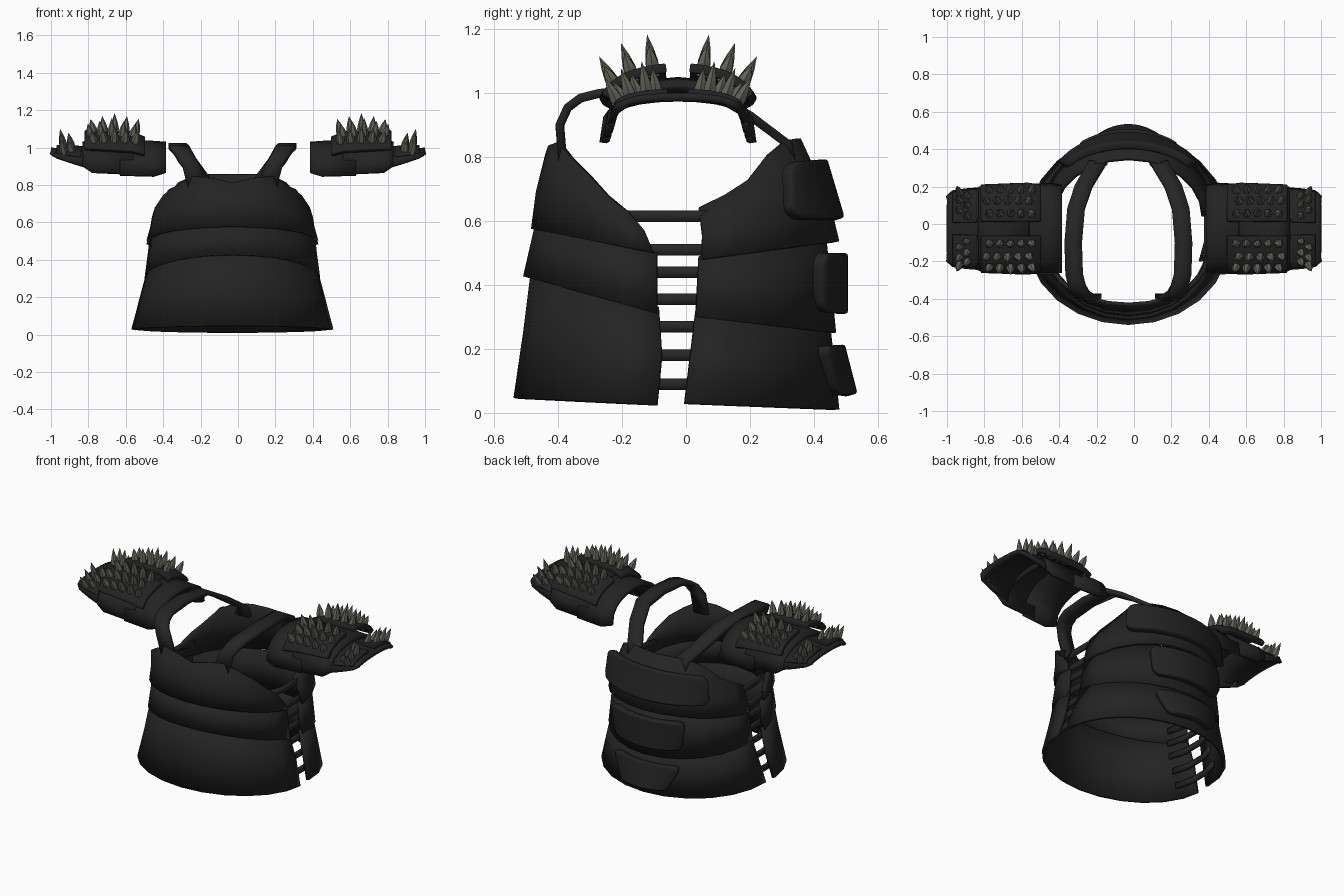
import bpy, bmesh, math
from mathutils import Vector

cube = bpy.data.objects.get("Cube")
if cube:
    bpy.data.objects.remove(cube, do_unlink=True)

BODY_X = -0.03   # the vest sits slightly off centre
PAD_Y = -0.025   # centre line of the shoulder pads


def material(name, color):
    mat = bpy.data.materials.new(name)
    mat.use_nodes = True
    mat.diffuse_color = (*color, 1)
    shader = mat.node_tree.nodes["Principled BSDF"]
    shader.inputs["Base Color"].default_value = (*color, 1)
    shader.inputs["Roughness"].default_value = 0.8
    return mat


LEATHER = material("black leather", (0.017, 0.017, 0.017))
STRAP = material("dark strap", (0.019, 0.019, 0.019))
SPIKE = material("dull bone grey", (0.125, 0.125, 0.103))


def finish(name, bm, mat, thick=0, bevel=0):
    """Turn a bmesh into a smooth object, with thickness and bevel if asked."""
    bmesh.ops.recalc_face_normals(bm, faces=bm.faces)
    mesh = bpy.data.meshes.new(name)
    bm.to_mesh(mesh)
    bm.free()
    mesh.materials.append(mat)
    obj = bpy.data.objects.new(name, mesh)
    bpy.context.collection.objects.link(obj)
    if thick:
        solid = obj.modifiers.new("thickness", 'SOLIDIFY')
        solid.thickness = thick
        solid.offset = 0
    if bevel:
        mod = obj.modifiers.new("bevel", 'BEVEL')
        mod.width = bevel
        mod.segments = 2
    bpy.ops.object.select_all(action='DESELECT')
    obj.select_set(True)
    bpy.context.view_layer.objects.active = obj
    bpy.ops.object.shade_smooth_by_angle(angle=math.radians(35))


def loft(name, rows, mat, thick, bevel=0):
    """Skin a sheet through rows of points."""
    bm = bmesh.new()
    grid = [[bm.verts.new(p) for p in row] for row in rows]
    for low, high in zip(grid, grid[1:]):
        for i in range(len(low) - 1):
            bm.faces.new((low[i], low[i + 1], high[i + 1], high[i]))
    finish(name, bm, mat, thick, bevel)


def ring(facing, a, b, y, z_mid, z_side=None, reach=90, steps=6):
    """Half-ellipse row round the body; z_mid may list heights from centre to side."""
    row = []
    for i in range(-steps, steps + 1):
        t = math.radians(reach * i / steps)
        if isinstance(z_mid, list):
            z = z_mid[abs(i)]
        else:
            z = z_mid + (z_side - z_mid) * (1 - math.cos(t))
        row.append((BODY_X + a * math.sin(t), y + facing * b * math.cos(t), z))
    return row


# Overlapping body plates: half width, depth, side y, centre z, side z
FRONT, BACK = -1, 1
front_neck = [.81, .835, .845, .795, .745, .68, .63]
back_neck = [.855, .855, .85, .81, .73, .68, .64]
plates = {
    "front_lower_plate": (FRONT, [(.53, .44, -.09, .045, .025), (.49, .425, -.075, .25, .18),
                                  (.45, .39, -.085, .45, .33)]),
    "front_middle_plate": (FRONT, [(.455, .41, -.09, .425, .31), (.435, .37, -.09, .6, .5)]),
    "front_upper_plate": (FRONT, [(.45, .375, -.1, .575, .5), (.43, .33, -.13, .69, .57),
                                  (.42, .25, -.18, front_neck)]),
    "back_lower_plate": (BACK, [(.53, .475, -.005, .01, .03), (.45, .41, .03, .29, .32)]),
    "back_middle_plate": (BACK, [(.46, .43, .03, .25, .3), (.435, .39, .04, .54, .49)]),
    "back_upper_plate": (BACK, [(.45, .42, .05, .535, .48), (.43, .39, .05, .66, .56),
                                (.4, .31, .04, back_neck)]),
}
for name, (facing, rows) in plates.items():
    loft(name, [ring(facing, *r) for r in rows], LEATHER, 0.02)

# Padded panels on the back: reach angle, then bottom and top rows
pouches = {
    "back_upper_pouch": (53, (.455, .39, .085, .605, .61), (.43, .27, .15, .79, .775)),
    "back_middle_pouch": (35, (.4, .41, .075, .31, .35), (.45, .4, .085, .5, .5)),
    "back_lower_pouch": (31, (.3, .4, .115, .055, .07), (.45, .4, .075, .21, .21)),
}
for name, (reach, low, high) in pouches.items():
    rows = []
    for f, spread in ((0, .86), (.06, .95), (.18, 1), (.82, 1), (.94, .95), (1, .86)):
        row = [p + (q - p) * f for p, q in zip(low, high)]
        rows.append(ring(BACK, *row, reach=reach * spread))
    loft(name, rows, LEATHER, 0.045, 0.01)

# Shoulder straps and side lacing straps, on both sides
strap_path = [(.19, -.385, .78), (.22, -.395, .9), (.255, -.37, .955), (.275, -.33, .985),
              (.29, -.27, 1), (.295, -.1, 1.01), (.28, .08, 1), (.24, .2, .93),
              (.17, .32, .84), (.16, .33, .78)]
for side, word in ((1, "left"), (-1, "right")):
    edges = [[(BODY_X + side * (x + w), y, z) for x, y, z in strap_path] for w in (-.047, .047)]
    loft(word + "_shoulder_strap", edges, STRAP, 0.028)
    for n, z in enumerate((.09, .18, .27, .355, .44, .51, .615)):
        half = max(.43, .51 - z * .27) - max(0, z - .5) * .15
        path = [(half - .03, -.2), (half, -.09), (half, .04), (half - .03, .14)]
        edges = [[(BODY_X + side * x, y, z + h) for x, y in path] for h in (-.018, .018)]
        loft(f"{word}_side_strap_{n + 1}", edges, STRAP, 0.015)


def arch_point(x, w, top, low, degrees, side):
    """Point on a pad's arched cross-section."""
    t = math.radians(degrees)
    z = low + (top - low) * max(0, math.cos(t)) ** 0.72
    return Vector((side * x, PAD_Y + w * math.sin(t), z))


def arch_loft(name, stations, side, start, end, thick, bevel=0):
    rows = []
    for s in stations:
        rows.append([arch_point(*s, start + (end - start) * i / 10, side) for i in range(11)])
    loft(name, rows, LEATHER, thick, bevel)


def add_spike(bm, base, direction, radius, length):
    """Six-sided spike that swells slightly before the point."""
    spin = Vector((0, 0, 1)).rotation_difference(direction).to_matrix()
    rings = []
    for r, h in ((radius * .85, -.02), (radius, length * .25), (radius * .65, length * .6)):
        rings.append([bm.verts.new(base + spin @ Vector(
            (r * math.cos(k * math.pi / 3), r * math.sin(k * math.pi / 3), h))) for k in range(6)])
    tip = bm.verts.new(base + direction * length)
    for k in range(6):
        j = (k + 1) % 6
        for low, high in zip(rings, rings[1:]):
            bm.faces.new((low[k], low[j], high[j], high[k]))
        bm.faces.new((rings[-1][k], rings[-1][j], tip))
    bm.faces.new(rings[0][::-1])


# Shoulder pad lames: x, half width, top z, bottom z
lames = {
    "inner_lame": [(.385, .225, 1.02, .865), (.45, .235, 1.025, .845), (.63, .225, 1.03, .85)],
    "middle_lame": [(.56, .225, 1.04, .855), (.78, .22, 1.035, .865), (.83, .215, 1.02, .9)],
    "outer_lame": [(.77, .215, 1.01, .88), (.9, .205, .985, .92), (.97, .195, .985, .945),
                   (1, .165, .99, .96)],
}
raised = [(.5, .235, 1.045, .9), (.57, .245, 1.075, .91), (.82, .235, 1.08, .93)]
tip_plate = [(.84, .215, 1.0, .91), (.97, .2, 1.005, .94)]

for side, word in ((1, "left"), (-1, "right")):
    for part, stations in lames.items():
        arch_loft(f"{word}_{part}", stations, side, -90, 90, 0.022)
    bm = bmesh.new()
    for facing, end in ((-1, "front"), (1, "back")):
        arch_loft(f"{word}_{end}_raised_plate", raised, side, facing * 9, facing * 74, 0.03, 0.006)
        arch_loft(f"{word}_{end}_tip_plate", tip_plate, side, facing * 9, facing * 74, 0.02, 0.004)
        # Spike rows fan outward from the plate crest
        for row, angle in enumerate((19, 37, 56)):
            lean = math.radians(angle * 0.5) * facing
            for col in range(5):
                x = .55 + col * .055 + (row % 2) * .015
                base = arch_point(x, .24, 1.08, .92, angle * facing, side)
                fan = (col - 2) * .12 * side
                direction = Vector((fan, math.sin(lean), math.cos(lean))).normalized()
                add_spike(bm, base, direction, .023, .112 - abs(col - 2) * .015 - row * .005)
            for col in range(2):
                base = arch_point(.89 + col * .04, .205, 1.0, .93, (angle + col * 9) * facing, side)
                direction = Vector((side * .2, math.sin(lean), math.cos(lean))).normalized()
                add_spike(bm, base, direction, .021, .085 + col * .025 - row * .008)
    finish(word + "_pad_spikes", bm, SPIKE)
